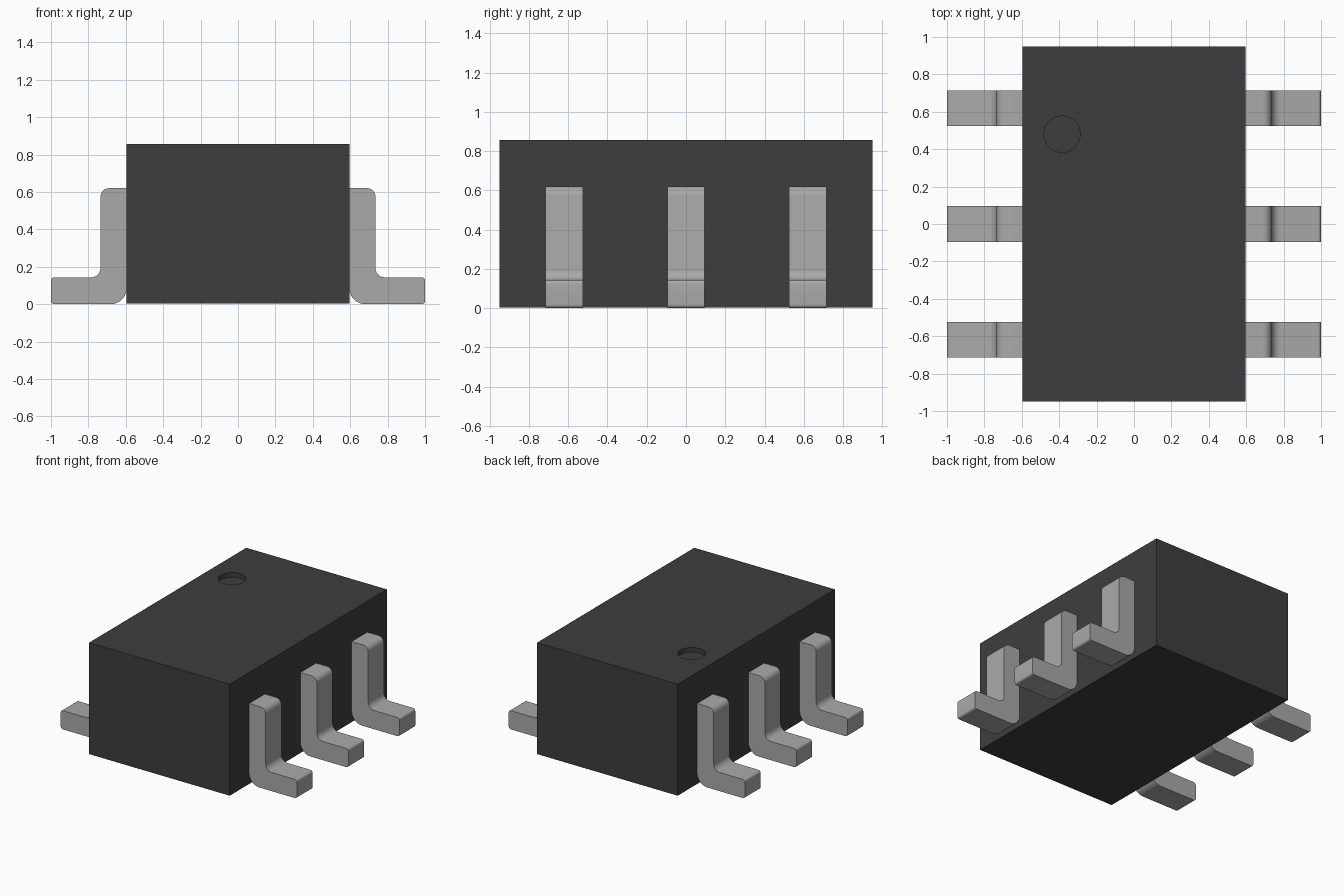
import bpy
import bmesh
from math import radians
from mathutils import Vector

if "Cube" in bpy.data.objects:
    bpy.data.objects.remove(bpy.data.objects["Cube"], do_unlink=True)


def make_material(name, rgb):
    mat = bpy.data.materials.new(name)
    mat.use_nodes = True
    mat.diffuse_color = (*rgb, 1)
    mat.node_tree.nodes["Principled BSDF"].inputs["Base Color"].default_value = (*rgb, 1)
    return mat


def finish(bm, name, mat):
    bmesh.ops.recalc_face_normals(bm, faces=bm.faces)
    mesh = bpy.data.meshes.new(name)
    bm.to_mesh(mesh)
    bm.free()
    mesh.materials.append(mat)
    obj = bpy.data.objects.new(name, mesh)
    bpy.context.collection.objects.link(obj)
    return obj


def smooth(obj, angle=30):
    bpy.ops.object.select_all(action="DESELECT")
    obj.select_set(True)
    bpy.context.view_layer.objects.active = obj
    bpy.ops.object.shade_smooth_by_angle(angle=radians(angle))


def rounded(corners, steps=6):
    """Profile from (x, z, radius) right-angle corners, with true arc fillets."""
    points = []
    for i, (x, z, r) in enumerate(corners):
        p = Vector((x, z))
        if r == 0:
            points.append(p)
            continue
        a = (Vector(corners[i - 1][:2]) - p).normalized()
        b = (Vector(corners[(i + 1) % len(corners)][:2]) - p).normalized()
        centre = p + (a + b) * r
        points += [centre + (-b).slerp(-a, k / steps) * r for k in range(steps + 1)]
    return points


black = make_material("black plastic", (0.048, 0.048, 0.048))
metal = make_material("grey metal", (0.4, 0.4, 0.4))

# Package body
BODY_X, BODY_Y, BODY_TOP, BODY_BOTTOM = 0.595, 0.95, 0.857, 0.004
bm = bmesh.new()
bmesh.ops.create_cube(bm, size=1)
height = BODY_TOP - BODY_BOTTOM
bmesh.ops.scale(bm, vec=(2 * BODY_X, 2 * BODY_Y, height), verts=bm.verts)
bmesh.ops.translate(bm, vec=(0, 0, BODY_BOTTOM + height / 2), verts=bm.verts)
body = finish(bm, "body", black)

# Round corner dimple cut into the top
DIMPLE_DEPTH = 0.035
bm = bmesh.new()
bmesh.ops.create_cone(bm, cap_ends=True, segments=48, radius1=0.097, radius2=0.097,
                      depth=2 * DIMPLE_DEPTH)
bmesh.ops.translate(bm, vec=(-0.385, 0.48, BODY_TOP), verts=bm.verts)
cutter = finish(bm, "dimple_cutter", black)
cutter.hide_render = True
cut = body.modifiers.new("dimple", "BOOLEAN")
cut.object = cutter
cut.operation = "DIFFERENCE"
cut.solver = "EXACT"
bpy.context.view_layer.objects.active = body
bpy.ops.object.modifier_apply(modifier=cut.name)
bpy.data.objects.remove(cutter, do_unlink=True)
smooth(body)

# Bent metal leads, three on each side
LEAD_WIDTH = 0.19
LEAD_PROFILE = [
    (0.595, 0, 0.085), (1, 0, 0.018), (1, 0.143, 0.018),
    (0.735, 0.143, 0.05), (0.735, 0.62, 0.045), (0.595, 0.62, 0),
]
for side, sign in (("left", 1), ("right", -1)):
    for place, y in (("front", -0.62), ("middle", 0), ("back", 0.62)):
        bm = bmesh.new()
        face = bm.faces.new([bm.verts.new((sign * p.x, y - LEAD_WIDTH / 2, p.y))
                             for p in rounded(LEAD_PROFILE)])
        solid = bmesh.ops.extrude_face_region(bm, geom=[face])
        moved = [v for v in solid["geom"] if isinstance(v, bmesh.types.BMVert)]
        bmesh.ops.translate(bm, vec=(0, LEAD_WIDTH, 0), verts=moved)
        smooth(finish(bm, f"lead_{side}_{place}", metal))
